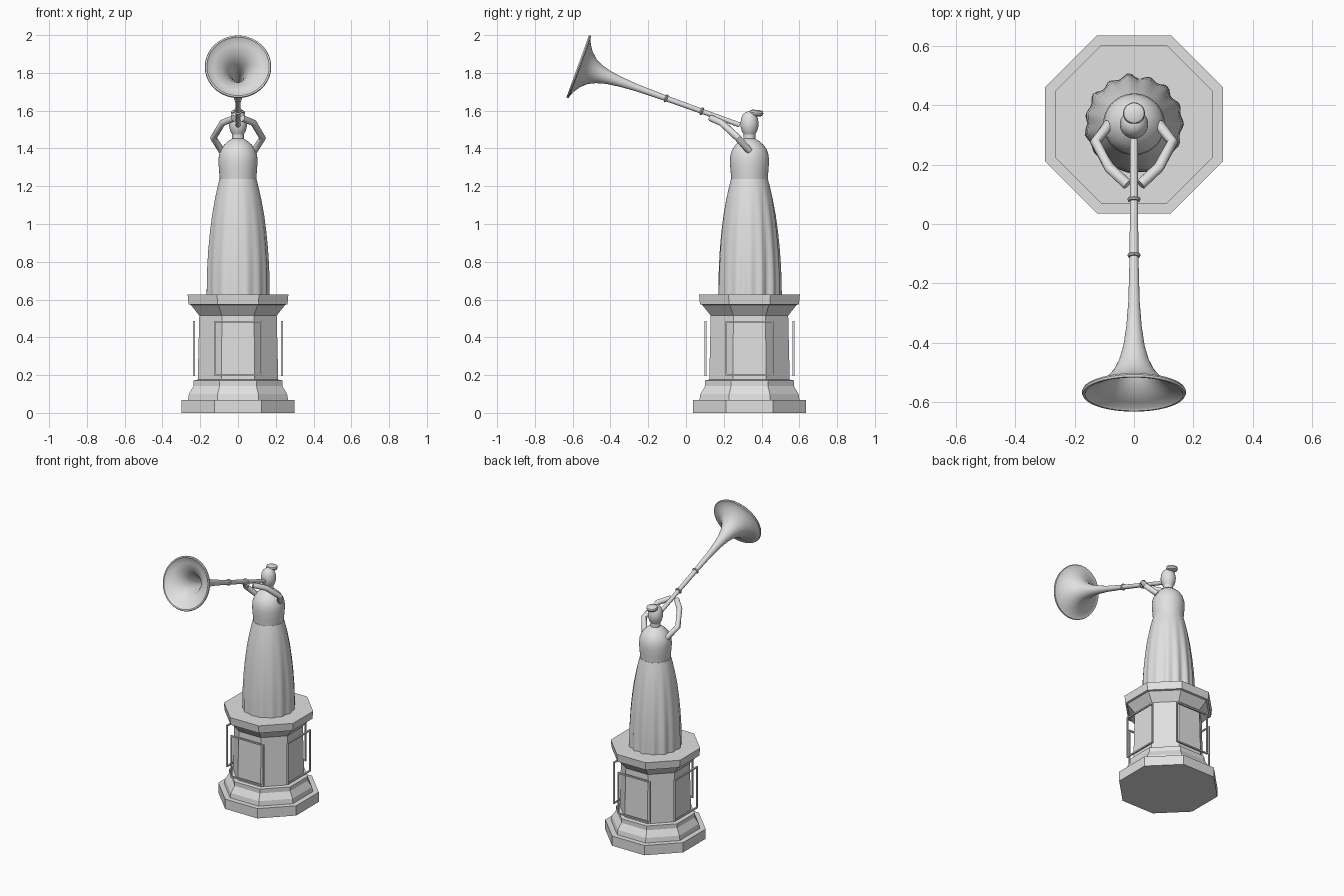
import bpy, bmesh
from math import sin, cos, pi, radians
from mathutils import Vector, Matrix

cube = bpy.data.objects.get("Cube")
if cube:
    bpy.data.objects.remove(cube, do_unlink=True)

stone = bpy.data.materials.new("pale_grey_stone")
stone.use_nodes = True
stone.diffuse_color = (0.75, 0.75, 0.75, 1)
stone.node_tree.nodes["Principled BSDF"].inputs["Base Color"].default_value = (0.75, 0.75, 0.75, 1)

AXIS = Vector((0, 0.336, 0))  # vertical centre line of pedestal and figure


def finish(name, bm, smooth=True, angle=35):
    bmesh.ops.recalc_face_normals(bm, faces=bm.faces)
    mesh = bpy.data.meshes.new(name)
    bm.to_mesh(mesh)
    bm.free()
    mesh.materials.append(stone)
    obj = bpy.data.objects.new(name, mesh)
    bpy.context.collection.objects.link(obj)
    if smooth:
        bpy.ops.object.select_all(action='DESELECT')
        bpy.context.view_layer.objects.active = obj
        obj.select_set(True)
        bpy.ops.object.shade_smooth_by_angle(angle=radians(angle))
    return obj


def lathe(name, profile, sides=40, matrix=None, start=0.0, fold=None, smooth=True):
    """Spin (radius, height) points about z, capping both ends."""
    bm = bmesh.new()
    rings = []
    for r, z in profile:
        ring = []
        for i in range(sides):
            a = start + 2 * pi * i / sides
            rr = r + (fold(a, z) if fold else 0)
            ring.append(bm.verts.new((rr * cos(a), rr * sin(a), z)))
        rings.append(ring)
    for low, high in zip(rings, rings[1:]):
        for i in range(sides):
            j = (i + 1) % sides
            bm.faces.new((low[i], low[j], high[j], high[i]))
    bm.faces.new(rings[0][::-1])
    bm.faces.new(rings[-1])
    bm.transform(matrix or Matrix.Translation(AXIS))
    return finish(name, bm, smooth)


def tube(name, points, radius, sides=12):
    """Round limb with mitred joints and capped ends."""
    pts = [Vector(p) for p in points]
    bm = bmesh.new()
    rings = []
    for k, p in enumerate(pts):
        before = (p - pts[k - 1]).normalized() if k else Vector()
        after = (pts[k + 1] - p).normalized() if k < len(pts) - 1 else Vector()
        rot = (before + after).to_track_quat('Z', 'Y')
        rings.append([bm.verts.new(p + rot @ Vector((radius * cos(2 * pi * i / sides),
                                                     radius * sin(2 * pi * i / sides), 0)))
                      for i in range(sides)])
    for low, high in zip(rings, rings[1:]):
        for i in range(sides):
            j = (i + 1) % sides
            bm.faces.new((low[i], low[j], high[j], high[i]))
    bm.faces.new(rings[0][::-1])
    bm.faces.new(rings[-1])
    return finish(name, bm)


# Octagonal pedestal: radii below are measured to the flats
pedestal = [(0.30, 0), (0.30, 0.068), (0.265, 0.068), (0.26, 0.1), (0.235, 0.142),
            (0.235, 0.172), (0.213, 0.176), (0.205, 0.515), (0.25, 0.572),
            (0.262, 0.575), (0.267, 0.628)]
lathe("pedestal", [(r / cos(pi / 8), z) for r, z in pedestal], 8, start=pi / 8, smooth=False)

# Thin open frames standing off the four main sides
OUTER, BAR, DEPTH = 0.127, 0.009, 0.01
LOW, HIGH = 0.196, 0.487
for k, side in enumerate(("front", "left", "back", "right")):
    bm = bmesh.new()
    mid = (LOW + HIGH) / 2
    bars = [((s * (OUTER - BAR / 2), mid), (BAR, HIGH - LOW)) for s in (-1, 1)]
    bars += [((0, z), (2 * (OUTER - BAR), BAR)) for z in (LOW + BAR / 2, HIGH - BAR / 2)]
    for (x, z), (w, h) in bars:
        place = Matrix.Translation((x, -0.233, z)) @ Matrix.Diagonal((w, DEPTH, h, 1))
        bmesh.ops.create_cube(bm, size=1, matrix=place)
    bm.transform(Matrix.Translation(AXIS) @ Matrix.Rotation(k * pi / 2, 4, 'Z'))
    finish(side + "_panel_frame", bm, smooth=False)


# Skirt with folds that deepen toward the hem and the back
def folds(a, z):
    drop = max(0, (1.2 - z) / 0.58)
    return 0.006 * drop * (0.8 + 0.4 * sin(a)) * (cos(15 * a) + 0.4 * sin(8 * a))


lathe("skirt", [(0.163, 0.627), (0.163, 0.7), (0.161, 0.78), (0.156, 0.87), (0.148, 0.96),
                (0.137, 1.05), (0.123, 1.13), (0.11, 1.19), (0.098, 1.237)], 120, fold=folds)

# Upper body, neck and head
lathe("bodice", [(0.096, 1.232), (0.1, 1.28), (0.104, 1.33), (0.101, 1.365), (0.091, 1.395),
                 (0.073, 1.42), (0.05, 1.44), (0.03, 1.452)])
lathe("neck", [(0.031, 1.43), (0.031, 1.48)], 24)
lathe("head", [(0.01, 1.463), (0.028, 1.47), (0.04, 1.49), (0.047, 1.515), (0.048, 1.535),
               (0.044, 1.56), (0.035, 1.58), (0.02, 1.592), (0.005, 1.597)], 32)
bun_place = Matrix.Translation((0, 0.373, 1.588)) @ Matrix.Rotation(radians(-6), 4, 'X')
lathe("hair_bun", [(0.02, -0.018), (0.033, -0.011), (0.037, 0), (0.034, 0.01), (0.022, 0.016)],
      24, bun_place)

# Bent arms reaching forward to the horn
for side, s in (("left", 1), ("right", -1)):
    tube(side + "_arm", [(s * 0.086, 0.335, 1.387), (s * 0.13, 0.275, 1.455),
                         (s * 0.083, 0.19, 1.535), (s * 0.022, 0.133, 1.56)], 0.018)

# Long horn: outer wall, rolled rim, then hollow inner wall
mouth, bell = Vector((0, 0.285, 1.524)), Vector((0, -0.572, 1.834))
horn_place = Matrix.Translation(mouth) @ (bell - mouth).to_track_quat('Z', 'Y').to_matrix().to_4x4()
outside = [(0.013, 0), (0.0135, 0.22), (0.015, 0.42), (0.019, 0.58), (0.026, 0.67),
           (0.036, 0.74), (0.05, 0.79), (0.069, 0.83), (0.098, 0.863), (0.135, 0.888),
           (0.165, 0.9)]
rim = [(0.173, 0.9), (0.176, 0.906), (0.173, 0.913), (0.165, 0.913)]
inside = [(r - 0.005, z + 0.006) for r, z in outside[:3:-1]] + [(0.008, 0.55)]
lathe("horn", outside + rim + inside, 48, horn_place)
for name, z in (("rear_horn_ring", 0.215), ("front_horn_ring", 0.415)):
    lathe(name, [(0.014, z - 0.007), (0.02, z - 0.005), (0.022, z), (0.02, z + 0.005),
                 (0.014, z + 0.007)], 24, horn_place)
